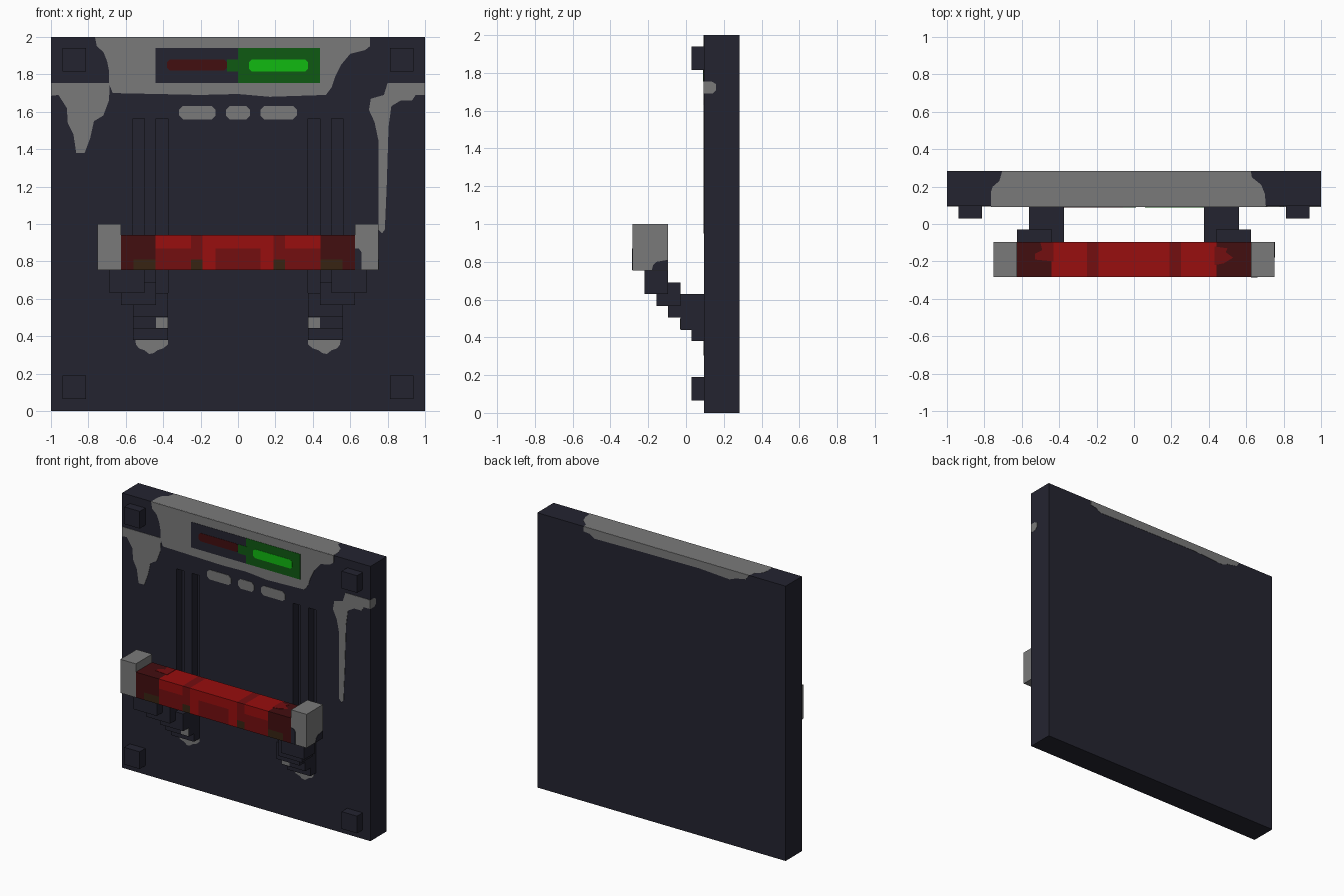
import bpy, bmesh
from mathutils import Vector

old = bpy.data.objects.get("Cube")
if old:
    bpy.data.objects.remove(old, do_unlink=True)


def material(name, r, g, b):
    lin = [(c / 255 / 12.92 if c <= 10 else ((c / 255 + 0.055) / 1.055) ** 2.4) for c in (r, g, b)]
    m = bpy.data.materials.new(name)
    m.use_nodes = True
    m.diffuse_color = (*lin, 1)
    m.node_tree.nodes["Principled BSDF"].inputs["Base Color"].default_value = (*lin, 1)
    return m


NAVY = material("dark navy", 36, 36, 48)
GREY = material("worn grey", 122, 122, 122)
RED = material("bright red", 152, 14, 14)
MID = material("medium red", 116, 14, 16)
DARK = material("dark red", 66, 14, 16)
OLIVE = material("dark olive", 55, 36, 18)
GREEN = material("bright green", 17, 186, 17)
DEEP = material("dark green", 15, 90, 18)


def finish(name, bm, mats):
    bmesh.ops.recalc_face_normals(bm, faces=bm.faces)
    me = bpy.data.meshes.new(name)
    bm.to_mesh(me)
    bm.free()
    for m in mats:
        me.materials.append(m)
    ob = bpy.data.objects.new(name, me)
    bpy.context.collection.objects.link(ob)
    return ob


def box_bm(bm, x0, x1, y0, y1, z0, z1):
    vs = bmesh.ops.create_cube(bm, size=1)["verts"]
    for v in vs:
        v.co = Vector((x1 if v.co.x > 0 else x0, y1 if v.co.y > 0 else y0, z1 if v.co.z > 0 else z0))


def box(name, dims, mat):
    bm = bmesh.new()
    box_bm(bm, *dims)
    return finish(name, bm, [mat])


def cut(bm, axis, values):
    no = Vector([float(i == axis) for i in range(3)])
    for c in values:
        bmesh.ops.bisect_plane(bm, geom=bm.verts[:] + bm.edges[:] + bm.faces[:],
                               plane_co=no * c, plane_no=no)


def plate(name, pts, mat, axis=1, base=0.095, out=-0.003):
    """Thin outlined plate lying on a plane across the given axis."""
    bm = bmesh.new()

    def place(u, v, w):
        co = [u, v]
        co.insert(axis, w)
        return co
    f = bm.faces.new([bm.verts.new(place(u, v, base - out * 0.5)) for u, v in pts])
    ext = bmesh.ops.extrude_face_region(bm, geom=[f])["geom"]
    for v in ext:
        if isinstance(v, bmesh.types.BMVert):
            v.co[axis] = base + out
    return finish(name, bm, [mat])


def pill(x0, x1, z0, z1, c=0.015):
    return [(x0 + c, z0), (x1 - c, z0), (x1, z0 + c), (x1, z1 - c),
            (x1 - c, z1), (x0 + c, z1), (x0, z1 - c), (x0, z0 + c)]


def rect(x0, x1, z0, z1):
    return [(x0, z0), (x1, z0), (x1, z1), (x0, z1)]


# Back panel with four sunken rail slots
bm = bmesh.new()
box_bm(bm, -1, 1, 0.095, 0.2825, 0, 2)
cut(bm, 0, [s * v for s in (-1, 1) for v in (0.375, 0.4375, 0.5, 0.5625)])
cut(bm, 2, [0.63, 1.565])
slots = []
for f in bm.faces:
    c = f.calc_center_median()
    if c.y < 0.1 and 0.63 < c.z < 1.565 and (0.375 < abs(c.x) < 0.4375 or 0.5 < abs(c.x) < 0.5625):
        slots.append(f)
for f in bmesh.ops.extrude_discrete_faces(bm, faces=slots)["faces"]:
    for v in f.verts:
        v.co.y += 0.0625
finish("back_panel", bm, [NAVY])

# Corner bolts
for sx, side in ((1, "left"), (-1, "right")):
    for z, level in ((0.065, "lower"), (1.815, "upper")):
        x0, x1 = sorted((sx * 0.8125, sx * 0.9375))
        box(f"{level}_{side}_bolt", (x0, x1, 0.03, 0.1, z, z + 0.125), NAVY)

# Stepped arms, grip caps and worn spots on both sides
STEPS = [(0.375, 0.5625, 0.03, 0.1, 0.38, 0.44),
         (0.375, 0.5625, -0.03, 0.1, 0.44, 0.63),
         (0.375, 0.5625, -0.095, -0.03, 0.505, 0.63),
         (0.4375, 0.625, -0.157, -0.03, 0.567, 0.69),
         (0.5, 0.6875, -0.22, -0.095, 0.63, 0.76)]
DRIP = [(0.375, 0.385), (0.375, 0.355), (0.40, 0.335), (0.43, 0.325), (0.45, 0.31),
        (0.475, 0.305), (0.50, 0.325), (0.53, 0.335), (0.545, 0.355), (0.55, 0.385)]
for sx, side in ((1, "left"), (-1, "right")):
    bm = bmesh.new()
    for a, b, *rest in STEPS:
        box_bm(bm, *sorted((sx * a, sx * b)), *rest)
    finish(f"{side}_arm", bm, [NAVY])
    box(f"{side}_grip_cap", (*sorted((sx * 0.625, sx * 0.75)), -0.2825, -0.095, 0.755, 1.0), GREY)
    plate(f"{side}_arm_wear", rect(*sorted((sx * 0.375, sx * 0.4375)), 0.445, 0.5), GREY, base=-0.03)
    plate(f"{side}_arm_drip", [(sx * x, z) for x, z in DRIP], GREY)

# Dark stains on the left cap
plate("cap_front_stain", [(0.625, 0.757), (0.66, 0.757), (0.66, 0.85), (0.645, 0.87), (0.625, 0.87)],
      NAVY, base=-0.2825)
plate("cap_side_stain", [(-0.18, 0.757), (-0.097, 0.757), (-0.097, 0.81), (-0.155, 0.80), (-0.175, 0.78)],
      NAVY, axis=0, base=0.75, out=0.003)

# Grip bar, coloured in bands
bm = bmesh.new()
box_bm(bm, -0.625, 0.625, -0.2825, -0.095, 0.755, 0.94)
cut(bm, 0, [s * v for s in (-1, 1) for v in (0.12, 0.19, 0.25, 0.44, 0.56)])
cut(bm, 2, [0.81, 0.87])
for f in bm.faces:
    c, ax = f.calc_center_median(), abs(f.calc_center_median().x)
    top = f.normal.z > 0.5
    band = 0.19 < ax < 0.25
    if c.z < 0.81 and (band or 0.44 < ax < 0.56):
        k = 3
    elif ax > 0.44:
        k = 2
    elif band or (not top and c.z < 0.87 and not 0.12 < ax < 0.19):
        k = 1
    else:
        k = 0
    f.material_index = k
finish("grip_bar", bm, [RED, MID, DARK, OLIVE])

# Ragged ends on top of the grip
plate("grip_top_left_tongue", [(0.43, -0.22), (0.48, -0.21), (0.53, -0.18), (0.49, -0.15),
                               (0.50, -0.13), (0.43, -0.12)], MID, 2, 0.94, 0.002)
plate("grip_top_right_tongue", [(-0.43, -0.20), (-0.53, -0.19), (-0.53, -0.16), (-0.49, -0.14),
                                (-0.50, -0.10), (-0.43, -0.10)], MID, 2, 0.94, 0.002)

# Worn bare metal along the top edge
plate("top_wear_front", [
    (-0.765, 2), (-0.755, 1.95), (-0.72, 1.92), (-0.70, 1.87), (-0.69, 1.82), (-0.69, 1.75),
    (-0.67, 1.70), (-0.2, 1.69), (0.0, 1.695), (0.17, 1.68), (0.47, 1.69), (0.50, 1.73),
    (0.52, 1.79), (0.55, 1.85), (0.60, 1.91), (0.68, 1.93), (0.705, 1.95), (0.705, 2)], GREY)
plate("top_wear_upper", [
    (-0.765, 0.095), (-0.765, 0.17), (-0.755, 0.20), (-0.72, 0.23), (-0.705, 0.2825),
    (0.625, 0.2825), (0.63, 0.25), (0.68, 0.21), (0.70, 0.16), (0.705, 0.095)], GREY, 2, 2.0, 0.001)
plate("top_wear_back", [
    (-0.705, 2), (-0.68, 1.965), (-0.60, 1.95), (-0.55, 1.93), (-0.3, 1.945), (0.2, 1.94),
    (0.54, 1.935), (0.58, 1.96), (0.625, 1.965), (0.625, 2)], GREY, 1, 0.2825, 0.002)

# Drips on the panel front and the wrapped edge
plate("right_panel_drip", [
    (-1, 1.755), (-0.685, 1.755), (-0.69, 1.66), (-0.72, 1.58), (-0.77, 1.55), (-0.79, 1.46),
    (-0.82, 1.38), (-0.865, 1.38), (-0.88, 1.48), (-0.91, 1.54), (-0.915, 1.62),
    (-0.96, 1.69), (-1, 1.685)], GREY, out=-0.0025)
plate("left_panel_drip", [
    (1, 1.755), (0.80, 1.755), (0.78, 1.69), (0.71, 1.67), (0.70, 1.61), (0.73, 1.545),
    (0.75, 1.45), (0.75, 0.97), (0.77, 0.95), (0.785, 0.97), (0.795, 1.2), (0.805, 1.52),
    (0.82, 1.63), (0.87, 1.66), (0.93, 1.66), (0.95, 1.69), (1, 1.69)], GREY)
plate("left_edge_wear", [(0.095, 1.69), (0.14, 1.69), (0.16, 1.71), (0.16, 1.74), (0.135, 1.755),
                         (0.095, 1.755)], GREY, 0, 1.0, 0.001)

# Small worn dashes under the display
for i, (a, b) in enumerate(((-0.315, -0.12), (-0.065, 0.065), (0.12, 0.315))):
    plate(f"wear_dash_{i + 1}", pill(a, b, 1.56, 1.63, 0.02), GREY)

# Indicator display with red and green lamps
plate("display_dark_half", rect(-0.44, 0, 1.755, 1.94), NAVY, out=-0.005)
plate("display_green_half", rect(0, 0.4375, 1.755, 1.94), DEEP, out=-0.005)
plate("display_green_tab", rect(-0.06, 0.01, 1.815, 1.88), DEEP, out=-0.007)
plate("red_lamp", pill(-0.38, -0.06, 1.82, 1.88), DARK, out=-0.007)
plate("green_lamp", pill(0.06, 0.375, 1.815, 1.88), GREEN, out=-0.007)
